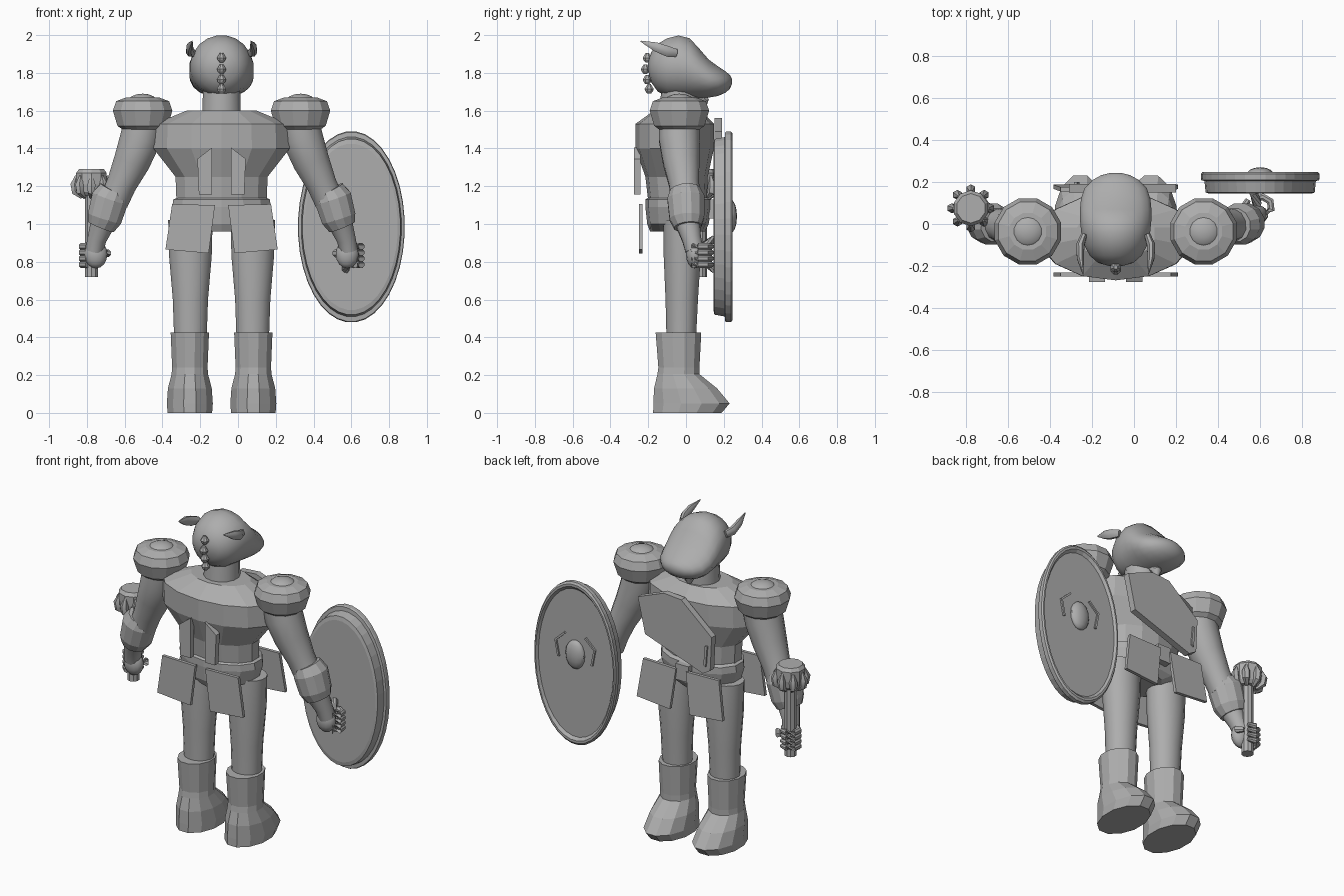
import bpy, bmesh, math
from mathutils import Vector

CX = -0.087  # body centre line
grey = bpy.data.materials.new("plain_grey")
grey.diffuse_color = (0.42, 0.42, 0.42, 1)


def finish(name, bm, smooth=False):
    bmesh.ops.recalc_face_normals(bm, faces=bm.faces)
    for f in bm.faces:
        f.smooth = smooth
    me = bpy.data.meshes.new(name)
    bm.to_mesh(me)
    bm.free()
    if smooth:
        me.set_sharp_from_angle(angle=math.radians(40))
    me.materials.append(grey)
    ob = bpy.data.objects.new(name, me)
    bpy.context.collection.objects.link(ob)
    return ob


def ring(c, u, v, n):
    c, u, v = Vector(c), Vector(u), Vector(v)
    return [c + u * math.cos(a) + v * math.sin(a)
            for a in ((i + 0.5) * 2 * math.pi / n for i in range(n))]


def loft(name, rings, smooth=False):
    bm = bmesh.new()
    rows = [[bm.verts.new(p) for p in r] for r in rings]
    n = len(rows[0])
    for a, b in zip(rows, rows[1:]):
        for i in range(n):
            j = (i + 1) % n
            bm.faces.new((a[i], a[j], b[j], b[i]))
    bm.faces.new(rows[0])
    bm.faces.new(rows[-1])
    return finish(name, bm, smooth)


def stack(name, x, secs, n=12, smooth=False):
    """Upright loft; each section is (z, rx, y_back, y_front)."""
    return loft(name, [ring((x, (y0 + y1) / 2, z), (rx, 0, 0), (0, (y1 - y0) / 2, 0), n)
                       for z, rx, y0, y1 in secs], smooth)


def turned(name, x, y, prof, n=12, smooth=False):
    return stack(name, x, [(z, r, y - r, y + r) for r, z in prof], n, smooth)


def tube(name, pts, radii, n=10, smooth=True, flat=1.0):
    pts = [Vector(p) for p in pts]
    rings = []
    for i, p in enumerate(pts):
        d = (pts[min(i + 1, len(pts) - 1)] - pts[max(i - 1, 0)]).normalized()
        ref = Vector((0, 1, 0)) if abs(d.y) < 0.8 else Vector((1, 0, 0))
        u = d.cross(ref).normalized()
        rings.append(ring(p, u * radii[i], d.cross(u) * radii[i] * flat, n))
    return loft(name, rings, smooth)


def plate(name, outline, y0, y1, lean=0.0):
    """Flat panel from an (x, z) outline; lean shifts y towards the lower edge."""
    top = max(z for _, z in outline)
    return loft(name, [[Vector((x, y + lean * (top - z), z)) for x, z in outline] for y in (y0, y1)])


def ball(name, c, r):
    bm = bmesh.new()
    bmesh.ops.create_uvsphere(bm, u_segments=14, v_segments=8, radius=1)
    for v in bm.verts:
        v.co = Vector([c[i] + v.co[i] * r[i] for i in range(3)])
    return finish(name, bm, True)


# torso, waist, belt and neck
stack("torso", CX, [(1.12, .245, -.20, .11), (1.25, .25, -.215, .115), (1.40, .37, -.268, .148),
                    (1.53, .365, -.268, .148), (1.60, .19, -.17, .08)], 14)
stack("hips", CX, [(.96, .10, -.19, .10), (1.0, .24, -.205, .12), (1.09, .268, -.215, .135),
                   (1.13, .262, -.215, .135), (1.14, .24, -.2, .12)], 14)
stack("neck", CX, [(1.57, .105, -.14, .07), (1.74, .10, -.13, .07)], 14, True)

# head: rounded skull running into a broad muzzle, (y, bottom, top, half width)
skull = [(-.20, 1.81, 1.86, .03), (-.185, 1.75, 1.91, .085), (-.15, 1.70, 1.955, .125),
         (-.10, 1.675, 1.985, .152), (-.04, 1.667, 2.0, .166), (.02, 1.665, 1.985, .172),
         (.07, 1.665, 1.93, .172), (.12, 1.668, 1.872, .167), (.17, 1.677, 1.835, .15),
         (.21, 1.695, 1.808, .11), (.232, 1.715, 1.79, .07), (.243, 1.74, 1.77, .025)]
loft("head", [ring((CX, y, (a + b) / 2), (w, 0, 0), (0, 0, (b - a) / 2), 20)
              for y, a, b, w in skull], True)

# braid behind the head and short beard under the chin
for i, (z, y) in enumerate([(1.88, -.205), (1.82, -.215), (1.765, -.205), (1.715, -.195)]):
    turned("braid_bead", CX, y, [(.01, z - .025), (.022, z - .012), (.026, z), (.01, z + .025)], 8)
tube("beard", [(CX, .07, 1.68), (CX, .095, 1.65), (CX, .095, 1.615)], [.035, .03, .012], 8)

# back panels, chest plate with edge clasp, belt buckle
plate("chest_plate", [(.20, 1.49), (.02, 1.56), (-.10, 1.55), (-.31, 1.37), (-.30, 1.16),
                      (-.25, 1.13), (.15, 1.27)], .15, .19)
plate("chest_clasp", [(-.27, 1.31), (-.285, 1.31), (-.275, 1.18), (-.26, 1.19)], .19, .20)
plate("belt_buckle", [(CX - .045, 1.03), (CX + .045, 1.03), (CX + .045, 1.13), (CX - .045, 1.13)], .12, .165)

for s in (1, -1):
    side = "right" if s > 0 else "left"

    def X(d):
        return CX + s * d

    # swept-back ears
    tube(side + "_ear", [(X(.15), -.05, 1.905), (X(.168), -.10, 1.915), (X(.168), -.16, 1.938),
                         (X(.155), -.24, 1.968)], [.022, .03, .026, .003], 8, flat=.7)

    # panels on the back of the torso and hip flaps
    plate(side + "_back_panel", [(X(.05), 1.155), (X(.12), 1.155), (X(.128), 1.345), (X(.05), 1.405)],
          -.275, -.24)
    flap = [(X(.035), 1.10), (X(.262), 1.105), (X(.297), .865), (X(.068), .845)]
    plate(side + "_back_flap", flap, -.25, -.23)
    plate(side + "_front_flap", flap, .155, .175, .05)

    # leg and boot
    stack(side + "_leg", X(.165), [(.40, .088, -.105, .055), (.60, .095, -.11, .065),
                                   (.83, .115, -.12, .08), (1.02, .12, -.12, .08)], 16, True)
    stack(side + "_boot", X(.168), [(0, .122, -.18, .195), (.05, .126, -.18, .238),
                                    (.13, .12, -.175, .17), (.205, .10, -.155, .075),
                                    (.24, .097, -.15, .075), (.425, .105, -.165, .085)], 12)

    # shoulder guard with a dome
    turned(side + "_shoulder_guard", X(.418), -.035, [(.11, 1.50), (.138, 1.52), (.163, 1.60),
                                                      (.145, 1.65), (.09, 1.67)], 12)
    ball(side + "_shoulder_dome", (X(.418), -.035, 1.645), (.082, .082, .045))

    # arm, forearm cuff and wrist
    tube(side + "_upper_arm", [(X(.40), -.035, 1.58), (X(.43), -.035, 1.45), (X(.475), -.025, 1.33),
                               (X(.53), -.01, 1.21), (X(.57), 0, 1.12)],
         [.11, .112, .10, .082, .08], 12)
    tube(side + "_forearm_cuff", [(X(.568), -.005, 1.18), (X(.59), 0, 1.135), (X(.62), .005, 1.03),
                                  (X(.638), .01, .985)], [.082, .102, .095, .075], 12, False)
    tube(side + "_wrist", [(X(.63), .01, 1.0), (X(.66), .03, .92), (X(.672), .045, .86)],
         [.066, .052, .05], 12)

    # hand with curled fingers round a grip
    ball(side + "_palm", (X(.665), .045, .84), (.062, .045, .075))
    for i in range(4):
        z = .785 + .032 * i
        path = [(X(.69 + .052 * math.cos(a)), .085 + .045 * math.sin(a), z)
                for a in (math.radians(d) for d in (-70, -20, 30, 80, 130))]
        tube(side + "_finger", path, [.02, .02, .019, .018, .012], 8)
    tube(side + "_thumb", [(X(.63), .05, .84), (X(.607), .08, .845), (X(.63), .115, .84)],
         [.025, .022, .014], 8)

# mace: handle, drum head and side studs
mx, my = -.776, .075
turned("mace_handle", mx, my, [(.036, .72), (.036, 1.19)], 10)
turned("mace_head", mx, my, [(.06, 1.15), (.078, 1.17), (.085, 1.21), (.085, 1.27), (.07, 1.29)], 10)
for i in range(8):
    a = i * math.pi / 4
    ca, sa = math.cos(a), math.sin(a)
    tube("mace_stud", [(mx + r * ca, my + r * sa, z) for r, z in ((.05, 1.14), (.085, 1.17),
                                                                 (.09, 1.21), (.08, 1.255))],
         [.01, .022, .024, .008], 6)

# oval shield: back drum, raised rim and recessed face
SX, SZ = .60, .985
prof = [(.145, .87), (.15, .92), (.205, .94), (.207, .99), (.215, 1.0), (.238, 1.0), (.247, .975),
        (.247, .945), (.232, .91)]
loft("shield", [ring((SX, y, SZ), (.283 * k, 0, 0), (0, 0, .507 * k), 36) for y, k in prof])
ball("shield_boss", (SX, .235, 1.04), (.065, .035, .09))
for s in (1, -1):
    pts = [(SX + s * .07, 1.16), (SX + s * .135, 1.10), (SX + s * .115, 1.0)]
    tube("shield_trim", [(x, .236, z) for x, z in pts], [.009] * 3, 4, False)
tube("shield_grip", [(.57, .15, .76), (.585, .095, .79), (.585, .095, .89), (.57, .15, .92)],
     [.022] * 4, 8)
